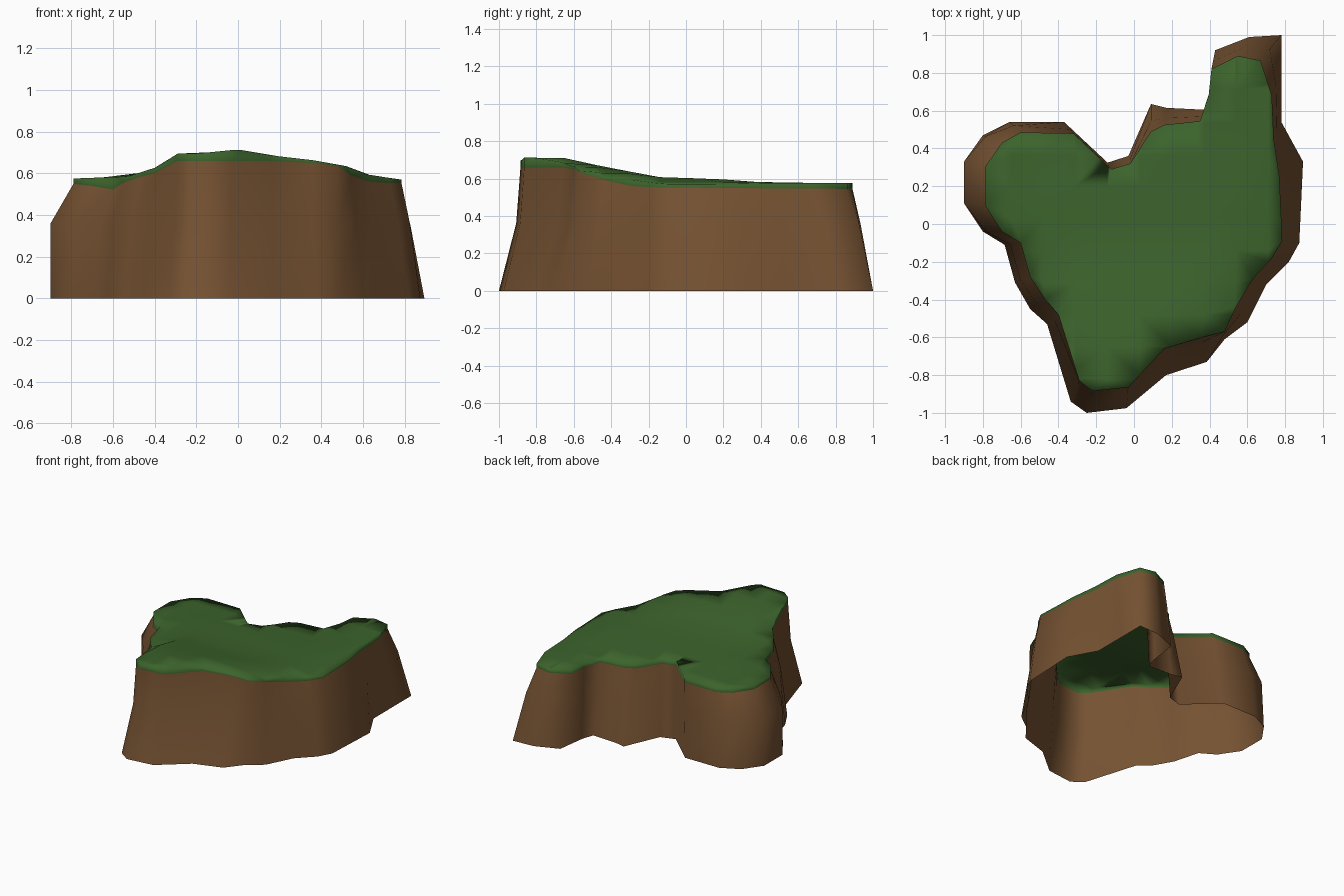
import bpy, bmesh
from mathutils import Vector

if "Cube" in bpy.data.objects:
    bpy.data.objects.remove(bpy.data.objects["Cube"])

# Outline: foot x, y and matching rim x, y, clockwise from the left side
OUTLINE = [
    (-.90, .11, -.79, .10), (-.90, .33, -.79, .30), (-.80, .47, -.70, .43),
    (-.66, .54, -.60, .485), (-.37, .54, -.32, .48), (-.14, .325, -.12, .29),
    (-.03, .36, -.02, .32), (.09, .635, .09, .49), (.17, .615, .16, .525),
    (.37, .605, .35, .545), (.40, .70, .395, .68), (.43, .92, .41, .82),
    (.61, .99, .55, .89), (.78, 1.0, .67, .865), (.78, .80, .73, .68),
    (.78, .54, .74, .45), (.895, .33, .77, .25), (.875, -.10, .785, -.09),
    (.82, -.20, .73, -.18), (.70, -.32, .63, -.29), (.60, -.52, .54, -.44),
    (.48, -.61, .48, -.57), (.385, -.73, .36, -.60), (.17, -.80, .16, -.66),
    (-.04, -.975, -.03, -.865), (-.25, -1.0, -.22, -.885), (-.335, -.94, -.29, -.83),
    (-.46, -.53, -.40, -.48), (-.55, -.45, -.47, -.40), (-.63, -.31, -.55, -.28),
    (-.685, -.11, -.60, -.10), (-.80, -.04, -.70, -.04)]


def lerp_table(t, table):
    if t <= table[0][0]:
        return table[0][1]
    for (a, u), (b, v) in zip(table, table[1:]):
        if t <= b:
            return u + (v - u) * (t - a) / (b - a)
    return table[-1][1]


# Height profiles of the rim and of the grass inside it
RIM_Y = [(-.62, .66), (-.52, .61), (-.27, .555), (.1, .55), (.88, .545)]
TOP_X = [(-.8, .575), (-.53, .585), (-.39, .63), (-.29, .695), (-.2, .695), (0, .715),
         (.17, .685), (.35, .665), (.52, .635), (.62, .595), (.78, .57)]
TOP_Y = [(-.85, .715), (-.66, .715), (-.45, .665), (-.1, .6), (.1, .603),
         (.4, .58), (.86, .575)]


def rim_z(x, y):
    dip = .03 * max(0, 1 - ((x + .6) ** 2 + (y + .1) ** 2) ** .5 / .2)
    return lerp_table(y, RIM_Y) - dip


def top_z(x, y):
    return min(lerp_table(x, TOP_X), lerp_table(y, TOP_Y))


def finish(bm, name, color):
    mesh = bpy.data.meshes.new(name)
    bm.to_mesh(mesh)
    bm.free()
    ob = bpy.data.objects.new(name, mesh)
    bpy.context.collection.objects.link(ob)
    mat = bpy.data.materials.new(name)
    mat.diffuse_color = (*color, 1)
    mat.use_nodes = True
    mat.node_tree.nodes["Principled BSDF"].inputs["Base Color"].default_value = mat.diffuse_color
    mesh.materials.append(mat)
    for p in mesh.polygons:
        p.use_smooth = True
    return ob


# Earth wall: foot, bulging middle and rim loops, open below
bm = bmesh.new()
rings = [[], [], []]
for bx, by, tx, ty in OUTLINE:
    f = lerp_table(bx, [(-.9, 0), (-.7, .3), (-.4, .65), (.9, .55)])
    if by < -.6:
        f = .8
    rings[0].append(bm.verts.new((bx, by, 0)))
    rings[1].append(bm.verts.new((bx + (tx - bx) * f, by + (ty - by) * f, .36)))
    rings[2].append(bm.verts.new((tx, ty, rim_z(tx, ty))))
n = len(OUTLINE)
for lo, hi in zip(rings, rings[1:]):
    for i in range(n):
        j = (i + 1) % n
        bm.faces.new((lo[j], lo[i], hi[i], hi[j]))
finish(bm, "earth_wall", (.18, .085, .032))

# Grass cap: rim polygon inset once, gridded and draped over the height profile
bm = bmesh.new()
face = bm.faces.new([bm.verts.new((tx, ty, 0)) for _, _, tx, ty in reversed(OUTLINE)])
bmesh.ops.inset_region(bm, faces=[face], thickness=.045, use_boundary=True)


def inner_faces():
    return [f for f in bm.faces if not any(v.is_boundary for v in f.verts)]


for axis in (Vector((1, 0, 0)), Vector((0, 1, 0))):
    for k in range(-5, 6):
        inner = inner_faces()
        geom = inner + list({e for f in inner for e in f.edges}) \
            + list({v for f in inner for v in f.verts})
        bmesh.ops.bisect_plane(bm, geom=geom, plane_co=axis * (k * .17 + .03), plane_no=axis)
bmesh.ops.triangulate(bm, faces=bm.faces[:])
for v in bm.verts:
    v.co.z = rim_z(*v.co.xy) if v.is_boundary else top_z(*v.co.xy)
finish(bm, "grass_cap", (.045, .125, .025))
